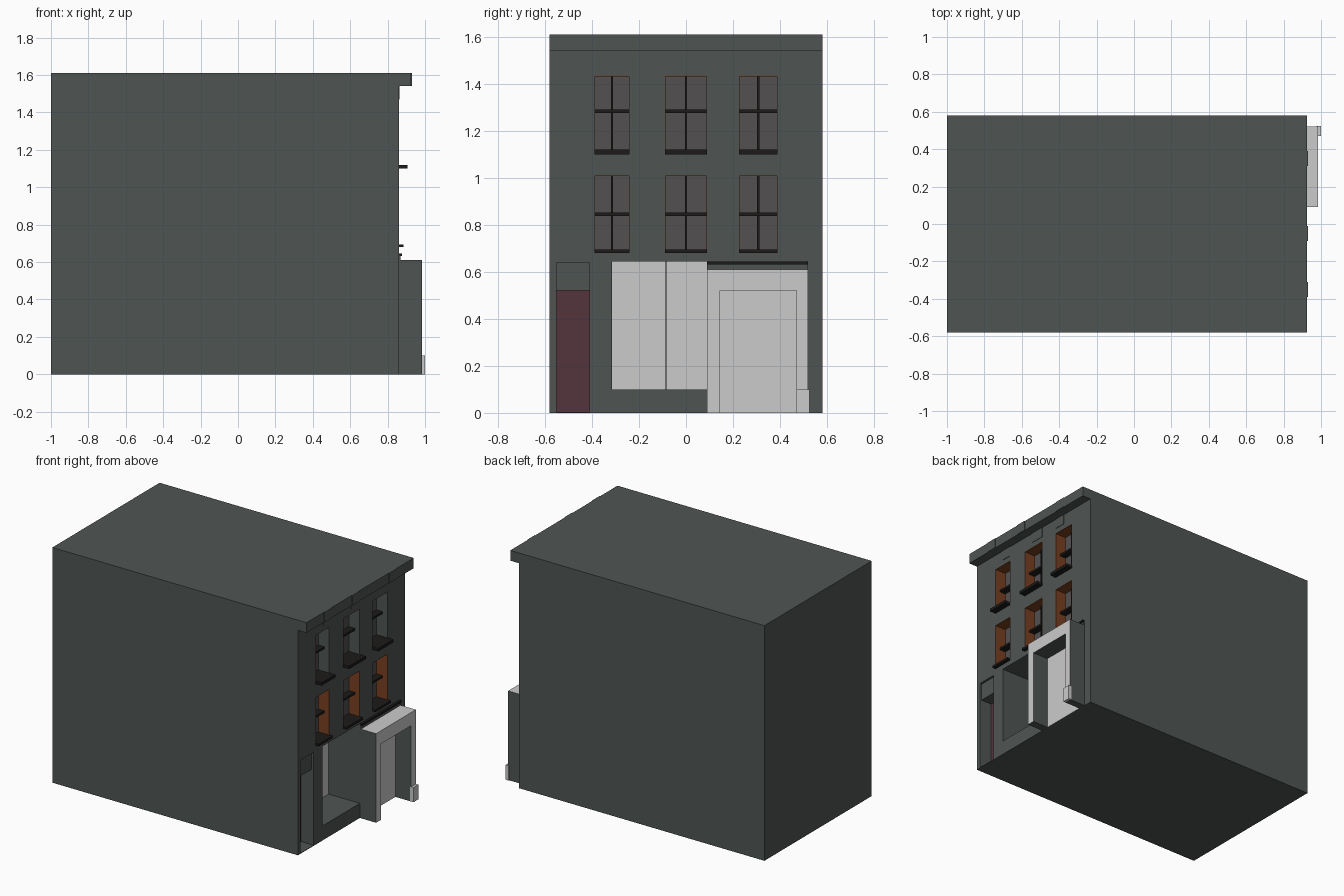
import bpy, bmesh

if "Cube" in bpy.data.objects:
    bpy.data.objects.remove(bpy.data.objects["Cube"])


def mat(name, r, g, b):
    m = bpy.data.materials.new(name)
    m.diffuse_color = (r, g, b, 1)
    m.use_nodes = True
    m.node_tree.nodes["Principled BSDF"].inputs["Base Color"].default_value = m.diffuse_color
    return m


WALL = mat("slate_wall", 0.078, 0.09, 0.085)
GLASS = mat("dark_glass", 0.085, 0.08, 0.08)
BLACK = mat("black_trim", 0.012, 0.011, 0.01)
ORANGE = mat("orange_reveal", 0.19, 0.05, 0.015)
RED = mat("red_door", 0.085, 0.035, 0.045)
LIGHT = mat("light_stone", 0.8, 0.8, 0.8)


def finish(name, bm, mats):
    bmesh.ops.recalc_face_normals(bm, faces=bm.faces)
    me = bpy.data.meshes.new(name)
    bm.to_mesh(me)
    bm.free()
    for m in mats:
        me.materials.append(m)
    ob = bpy.data.objects.new(name, me)
    bpy.context.collection.objects.link(ob)
    return ob


def add_box(bm, x, y, z):
    vs = bmesh.ops.create_cube(bm, size=1)["verts"]
    for v in vs:
        v.co = [r[0] if c < 0 else r[1] for c, r in zip(v.co, (x, y, z))]


def box(name, x, y, z, m=WALL):
    bm = bmesh.new()
    add_box(bm, x, y, z)
    return finish(name, bm, [m])


FRONT = 0.86          # street facade plane
PANE = FRONT - 0.085  # window back plane
COLS = [(-0.39, -0.24), (-0.09, 0.09), (0.225, 0.39)]
# floor: bottom, top, bar height, sill top, sill reach
ROWS = [("lower", 0.68, 1.01, 0.845, 0.695, 0.885),
        ("upper", 1.10, 1.435, 1.283, 1.12, 0.905)]
SHOP_X = 0.62
DOOR_X = 0.76

# main block with window, shop and door openings
body = box("building_body", (-1, FRONT), (-0.58, 0.58), (0, 1.61))
bm = bmesh.new()
for _, z0, z1, *_r in ROWS:
    for col in COLS:
        add_box(bm, (PANE, 1.2), col, (z0, z1))
add_box(bm, (SHOP_X, 1.2), (-0.315, 0.09), (0.10, 0.645))
add_box(bm, (DOOR_X, 1.2), (-0.55, -0.41), (0.004, 0.64))
cutter = finish("opening_cutter", bm, [WALL])
cutter.hide_render = True
mod = body.modifiers.new("openings", "BOOLEAN")
mod.object = cutter
mod.operation = "DIFFERENCE"
mod.solver = "EXACT"
bpy.context.view_layer.objects.active = body
bpy.ops.object.modifier_apply(modifier=mod.name)
bpy.data.objects.remove(cutter)

# windows: pane, orange reveals, bars, sill
T = 0.003
for row, z0, z1, zb, zs, reach in ROWS:
    for i, (a, b) in enumerate(COLS):
        n = f"{row}_window_{i + 1}"
        mid = (a + b) / 2
        depth = (PANE, FRONT)
        box(n + "_pane", (PANE, PANE + T), (a, b), (z0, z1), GLASS)
        box(n + "_reveal_left", depth, (a, a + T), (z0, z1), ORANGE)
        box(n + "_reveal_right", depth, (b - T, b), (z0, z1),
            ORANGE if row == "lower" else WALL)
        box(n + "_reveal_top", depth, (a + T, b - T), (z1 - T, z1), ORANGE)
        box(n + "_bar_upright", (PANE, PANE + 0.02), (mid - 0.005, mid + 0.005), (z0, z1), BLACK)
        box(n + "_bar_cross", (PANE, PANE + 0.05), (a, b), (zb - 0.007, zb + 0.007), BLACK)
        box(n + "_sill", (PANE, reach), (a, b), (z0, zs), BLACK)

# cornice with shallow relief blocks
box("cornice", (FRONT, 0.925), (-0.58, 0.58), (1.54, 1.61))
for i, (a, b) in enumerate([(-0.39, -0.31), (-0.09, -0.01), (0.31, 0.39)]):
    box(f"cornice_block_{i + 1}", (0.90, 0.929), (a, b), (1.54, 1.61))
for i, (a, b) in enumerate([(-0.31, -0.24), (-0.01, 0.09), (0.23, 0.31)]):
    box(f"frieze_panel_{i + 1}", (FRONT, FRONT + T), (a, b), (1.47, 1.54))

# shopfront back wall and its divider
box("shop_back_wall", (SHOP_X, SHOP_X + T), (-0.315, 0.09), (0.10, 0.645), LIGHT)
box("shop_divider", (SHOP_X, SHOP_X + 0.01), (-0.087, -0.083), (0.10, 0.645), GLASS)

# side door and panel above it
box("side_door", (DOOR_X, DOOR_X + T), (-0.55, -0.41), (0.004, 0.52), RED)
box("door_overpanel", (DOOR_X, FRONT - 0.015), (-0.55, -0.41), (0.52, 0.64))

# entrance portico: door-frame profile extruded along x, light front and top
prof = [(0.09, 0), (0.145, 0), (0.145, 0.52), (0.47, 0.52),
        (0.47, 0), (0.52, 0), (0.52, 0.61), (0.09, 0.61)]
bm = bmesh.new()
face = bm.faces.new([bm.verts.new((FRONT, y, z)) for y, z in prof])
ext = bmesh.ops.extrude_face_region(bm, geom=[face])["geom"]
for v in ext:
    if isinstance(v, bmesh.types.BMVert):
        v.co.x = 0.983
for f in bm.faces:
    c = f.calc_center_median()
    if c.x > 0.98 or c.z > 0.6:
        f.material_index = 1
finish("portico", bm, [WALL, LIGHT])
box("portico_door", (FRONT - 0.002, FRONT + T), (0.145, 0.47), (0, 0.52), LIGHT)
box("portico_foot", (0.975, 1.0), (0.47, 0.525), (0, 0.10), LIGHT)
# thin ledges above the portico
box("portico_ledge", (FRONT, 0.868), (0.09, 0.52), (0.61, 0.635))
box("portico_ledge_cap", (FRONT, 0.876), (0.09, 0.52), (0.632, 0.645), BLACK)
